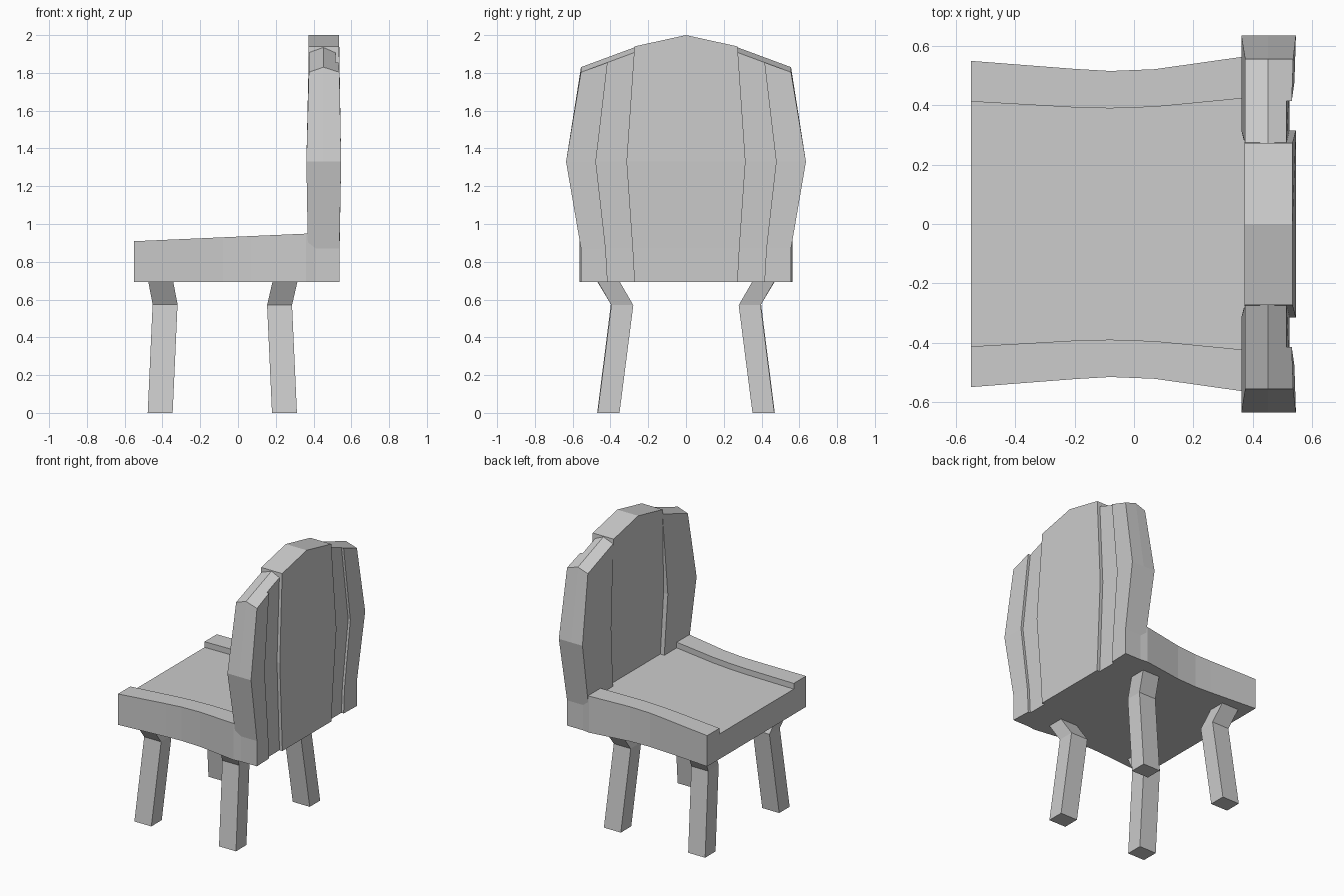
import bpy
import bmesh

cube = bpy.data.objects.get("Cube")
if cube:
    bpy.data.objects.remove(cube)

grey = bpy.data.materials.new("plain_grey")
grey.use_nodes = True
tone = (0.6, 0.6, 0.6, 1)
grey.diffuse_color = tone
grey.node_tree.nodes["Principled BSDF"].inputs["Base Color"].default_value = tone


def loft(name, rings, caps=None, mirror=False):
    """Skin matching rings of points; caps split the end faces if given."""
    bm = bmesh.new()
    rows = [[bm.verts.new(p) for p in ring] for ring in rings]
    n = len(rows[0])
    for a, b in zip(rows, rows[1:]):
        for i in range(n):
            j = (i + 1) % n
            bm.faces.new((a[i], a[j], b[j], b[i]))
    for row in (rows[0], rows[-1]):
        for cap in caps or [range(n)]:
            bm.faces.new([row[i] for i in cap])
    bmesh.ops.recalc_face_normals(bm, faces=bm.faces)
    mesh = bpy.data.meshes.new(name)
    bm.to_mesh(mesh)
    bm.free()
    mesh.materials.append(grey)
    obj = bpy.data.objects.new(name, mesh)
    bpy.context.collection.objects.link(obj)
    if mirror:
        mod = obj.modifiers.new("Mirror", "MIRROR")
        mod.use_axis = (False, True, False)
        mod.use_mirror_merge = False
    return obj


# Seat: waisted slab with a raised rim along each side
def seat_ring(x, outer, inner):
    top = 0.933 + 0.044 * x
    half = [(outer, 0.692), (outer, top), (inner, top), (inner, top - 0.04)]
    return [(x, y, z) for y, z in half] + [(x, -y, z) for y, z in reversed(half)]


loft("seat", [seat_ring(*s) for s in (
    (-0.55, 0.55, 0.413), (-0.2, 0.523, 0.393), (-0.08, 0.516, 0.39),
    (0.07, 0.522, 0.395), (0.36, 0.563, 0.423), (0.42, 0.555, 0.423))])


# Centre of the backrest: front and back faces bow slightly, top is peaked
def panel_ring(z, half, front, back, peak=0):
    return [(front, -half, z), (front, 0, z + peak), (front, half, z),
            (back, half, z), (back, 0, z + peak), (back, -half, z)]


loft("back_centre", [panel_ring(*s) for s in (
    (0.692, 0.273, 0.4, 0.537), (0.87, 0.283, 0.4, 0.538),
    (1.33, 0.315, 0.395, 0.546), (1.94, 0.273, 0.372, 0.535, 0.06))],
    caps=[(0, 1, 4, 5), (1, 2, 3, 4)])


# Side of the backrest: grooved at the rear, with a ridged sloping top
def side_ring(z, inner, groove, outer, front, back, top=False):
    floor = back - 0.022
    ridge = 0.452
    pts = [(front, inner), (front, outer), (ridge, outer), (back, outer),
           (back - 0.005, groove), (floor, groove), (floor, inner), (ridge, inner)]
    ring = []
    for x, y in pts:
        h = z
        if top:
            h = 1.935 - 0.37 * (y - inner) - (0 if x == ridge else 0.027)
        ring.append((x, y, h))
    return ring


loft("back_side", [side_ring(*s) for s in (
    (0.692, 0.273, 0.415, 0.556, 0.37, 0.537),
    (0.87, 0.283, 0.425, 0.556, 0.37, 0.537),
    (1.33, 0.315, 0.477, 0.635, 0.362, 0.546),
    (1.83, 0.273, 0.415, 0.556, 0.375, 0.537, True))],
    caps=[(0, 1, 2, 7), (2, 3, 4, 5, 6, 7)], mirror=True)


# Legs: square bars kinked inwards at the knee
def leg(name, stations):
    rings = []
    for z, x, y in stations:
        w, d = 0.066, 0.058
        rings.append([(x - w, y - d, z), (x + w, y - d, z),
                      (x + w, y + d, z), (x - w, y + d, z)])
    loft(name, rings, mirror=True)


leg("front_legs", [(0, -0.412, 0.412), (0.575, -0.386, 0.34), (0.7, -0.41, 0.415)])
leg("rear_legs", [(0, 0.246, 0.41), (0.57, 0.22, 0.337), (0.7, 0.25, 0.412)])
